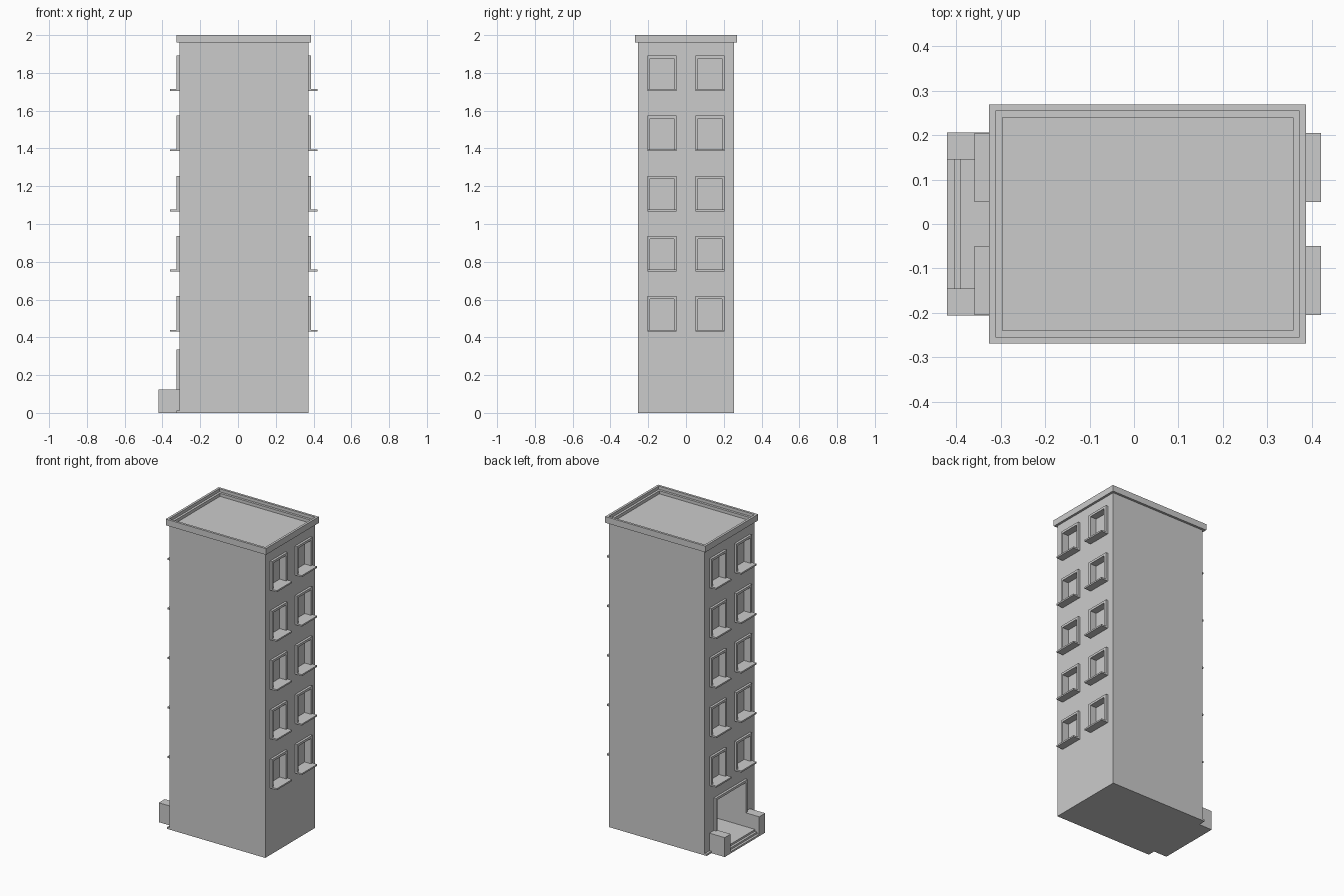
import bpy, bmesh

if "Cube" in bpy.data.objects:
    bpy.data.objects.remove(bpy.data.objects["Cube"])

# Main wall planes
XL, XR, YW = -0.311, 0.372, 0.254
WALL_TOP = 1.96
TRIM = 0.015


def make_object(name, bm):
    bmesh.ops.recalc_face_normals(bm, faces=bm.faces)
    mesh = bpy.data.meshes.new(name)
    bm.to_mesh(mesh)
    bm.free()
    ob = bpy.data.objects.new(name, mesh)
    bpy.context.collection.objects.link(ob)
    return ob


def add_box(bm, x, y, z):
    verts = bmesh.ops.create_cube(bm, size=1)["verts"]
    for v in verts:
        v.co = [(a + b) / 2 + c * (b - a) for (a, b), c in zip((x, y, z), v.co)]


def box(name, x, y, z):
    bm = bmesh.new()
    add_box(bm, x, y, z)
    return make_object(name, bm)


def prism(name, outline, offset):
    """Fill a closed outline of 3D points and extrude it."""
    bm = bmesh.new()
    face = bm.faces.new([bm.verts.new(p) for p in outline])
    top = bmesh.ops.extrude_face_region(bm, geom=[face])["geom"]
    bmesh.ops.translate(bm, vec=offset,
                        verts=[g for g in top if isinstance(g, bmesh.types.BMVert)])
    return make_object(name, bm)


def surround(name, wall, side, yc, half, z0, z1):
    """Three-sided moulding around an opening, open at the bottom."""
    i = half - TRIM
    yz = [(-half, z0), (-half, z1), (half, z1), (half, z0),
          (i, z0), (i, z1 - TRIM), (-i, z1 - TRIM), (-i, z0)]
    return prism(name, [(wall, yc + y, z) for y, z in yz], (side * TRIM, 0, 0))


# Walls, with window recesses and entrance alcove cut out
walls = box("walls", (XL, XR), (-YW, YW), (0, WALL_TOP))
cut = bmesh.new()

# Windows: five storeys, two per storey, on both end walls
HALF = 0.078
for wall, side, label in ((XR, 1, "right"), (XL, -1, "left")):
    for row in range(5):
        z = 0.43 + row * 0.3185
        for yc in (-0.127, 0.127):
            surround(f"{label}_window_frame", wall, side, yc, HALF, z + 0.01, z + 0.188)
            box(f"{label}_window_sill", sorted((wall, wall + side * 0.048)),
                (yc - HALF, yc + HALF), (z, z + 0.01))
            add_box(cut, sorted((wall - side * 0.03, wall + side * 0.1)),
                    (yc - HALF + TRIM, yc + HALF - TRIM),
                    (z + 0.01, z + 0.188 - TRIM))

# Entrance: deep alcove, door surround, steps and flanking blocks
RISE, DOOR, FRONT = 0.012, 0.145, -0.42
add_box(cut, (XL - 0.1, XL + 0.22), (-DOOR, DOOR), (3 * RISE, 0.32))
surround("door_frame", XL, -1, 0, DOOR + TRIM, RISE, 0.335)
steps = [(XL, 0), (FRONT, 0)]
for n in range(3):
    x = FRONT + n * 0.015
    steps += [(x, (n + 1) * RISE), (x + 0.015 if n < 2 else XL, (n + 1) * RISE)]
prism("entrance_steps", [(x, -DOOR, z) for x, z in steps], (0, 2 * DOOR, 0))
for s in (-1, 1):
    box("entrance_block", (FRONT, XL), sorted((s * DOOR, s * 0.206)), (0, 0.125))

# Thin plinth strip along the entrance wall
box("plinth_strip", (XL - TRIM, XL), (-YW, YW), (0, RISE))

# Apply the openings
cutter = make_object("opening_cutter", cut)
cutter.hide_render = True
cutter.hide_set(True)
mod = walls.modifiers.new("openings", "BOOLEAN")
mod.operation = "DIFFERENCE"
mod.solver = "EXACT"
mod.object = cutter

# Roof cornice: stepped profile swept around the wall outline
profile = [(TRIM, WALL_TOP), (TRIM, 2), (0, 2), (0, 1.98), (-TRIM, 1.98), (-TRIM, WALL_TOP)]
bm = bmesh.new()
rings = [[bm.verts.new(p) for p in ((XL - o, -YW - o, z), (XR + o, -YW - o, z),
                                    (XR + o, YW + o, z), (XL - o, YW + o, z))]
         for o, z in profile]
for a, b in zip(rings, rings[1:] + rings[:1]):
    for k in range(4):
        m = (k + 1) % 4
        bm.faces.new((a[k], a[m], b[m], b[k]))
make_object("roof_cornice", bm)
